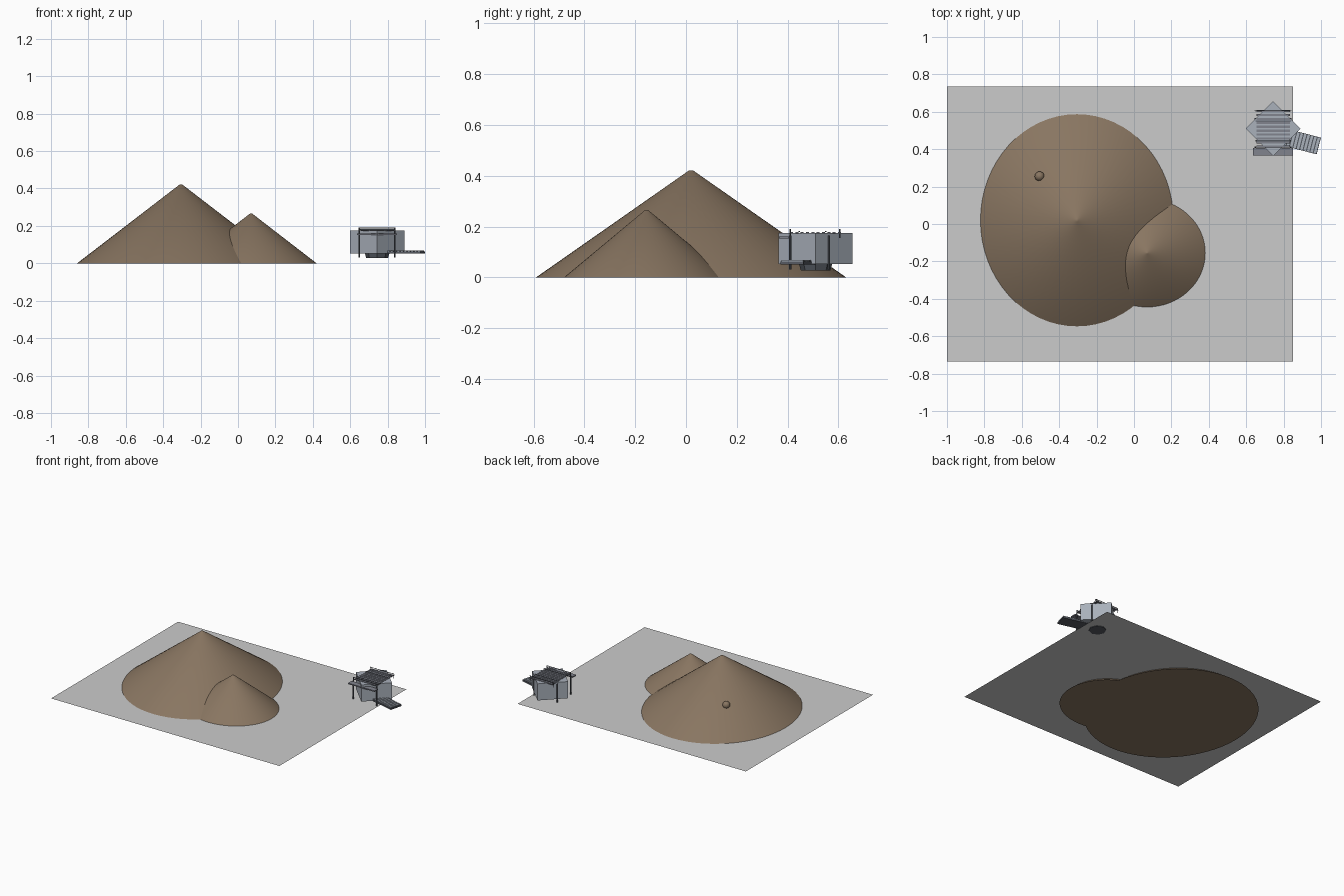
import bpy, math
from mathutils import Vector

if "Cube" in bpy.data.objects:
    bpy.data.objects.remove(bpy.data.objects["Cube"])


def material(name, c):
    m = bpy.data.materials.new(name)
    m.diffuse_color = (*c, 1)
    m.use_nodes = True
    m.node_tree.nodes["Principled BSDF"].inputs["Base Color"].default_value = m.diffuse_color
    return m


earth = material("earth", (0.25, 0.18, 0.12))
steel = material("blue_grey_steel", (0.40, 0.44, 0.50))
dark = material("dark_steel", (0.09, 0.10, 0.12))
mid = material("mid_steel", (0.22, 0.23, 0.27))


def finish(name, mat):
    o = bpy.context.object
    o.name = name
    if mat:
        o.data.materials.append(mat)
    return o


def box(name, lo, hi, mat):
    lo, hi = Vector(lo), Vector(hi)
    bpy.ops.mesh.primitive_cube_add(size=1, location=(lo + hi) / 2)
    bpy.context.object.scale = hi - lo
    return finish(name, mat)


def pile(name, x, y, rx, ry, h):
    bpy.ops.mesh.primitive_cone_add(vertices=64, radius1=1, radius2=0.015, depth=h,
                                    location=(x, y, h / 2))
    bpy.context.object.scale = (rx, ry, 1)
    bpy.ops.object.shade_smooth_by_angle(angle=math.radians(30))
    return finish(name, earth)


def post(name, x, y, z0, z1, r):
    bpy.ops.mesh.primitive_cylinder_add(vertices=8, radius=r, depth=z1 - z0,
                                        location=(x, y, (z0 + z1) / 2))
    return finish(name, dark)


# Yard surface: a thin sheet
bpy.ops.mesh.primitive_plane_add(size=1, location=(-0.075, 0, 0.03))
bpy.context.object.scale = (1.85, 1.47, 1)
finish("yard_surface", None)

# Earth piles and a boulder half buried in the large one
pile("large_pile", -0.305, 0.02, 0.555, 0.61, 0.42)
pile("small_pile", 0.07, -0.155, 0.35, 0.325, 0.266)
bpy.ops.mesh.primitive_uv_sphere_add(segments=24, ring_count=12, radius=0.026,
                                     location=(-0.505, 0.255, 0.202))
bpy.ops.object.shade_smooth_by_angle()
finish("boulder", earth)

# Cabin: square block turned 45 degrees, on an eight-sided foot
CX, CY = 0.744, 0.51
bpy.ops.mesh.primitive_cylinder_add(vertices=4, radius=0.146, depth=0.122,
                                    location=(CX, CY, 0.114))
finish("cabin_body", steel)
bpy.ops.mesh.primitive_cone_add(vertices=8, radius1=0.058, radius2=0.066, depth=0.028,
                                location=(CX, CY, 0.041))
finish("cabin_foot", dark)

# Support legs
for x in (0.648, 0.838):
    for y in (0.41, 0.562):
        post("support_leg", x, y, 0.03, 0.165, 0.005)

# Slatted roof rack with darker cross bars
for i in range(10):
    y = 0.415 + i * 0.021
    box("roof_slat", (0.655, y - 0.006, 0.172), (0.835, y + 0.006, 0.179), mid)
for y in (0.445, 0.55):
    box("roof_bar", (0.65, y - 0.003, 0.178), (0.84, y + 0.003, 0.182), dark)

# Front balcony and railing
box("balcony_floor", (0.635, 0.365, 0.152), (0.85, 0.405, 0.160), mid)
for y in (0.41, 0.605):
    for x in (0.648, 0.838):
        post("rail_post", x, y, 0.155, 0.190, 0.003)
    box("rail_top", (0.645, y - 0.0015, 0.187), (0.842, y + 0.0015, 0.190), dark)
    box("rail_middle", (0.645, y - 0.0015, 0.173), (0.842, y + 0.0015, 0.176), dark)

# Entry walkway with tread plates
angle = math.radians(-14.5)
along = Vector((math.cos(angle), math.sin(angle), 0))
mid_point = Vector((0.896, 0.441, 0.057))


def walkway_part(name, centre, size, mat):
    bpy.ops.mesh.primitive_cube_add(size=1, location=centre, rotation=(0, 0, angle))
    bpy.context.object.scale = size
    finish(name, mat)


walkway_part("walkway_floor", mid_point, (0.19, 0.092, 0.012), dark)
for i in range(10):
    walkway_part("walkway_tread", mid_point + along * (i - 4.5) * 0.0188 + Vector((0, 0, 0.008)),
                 (0.013, 0.088, 0.006), steel)
